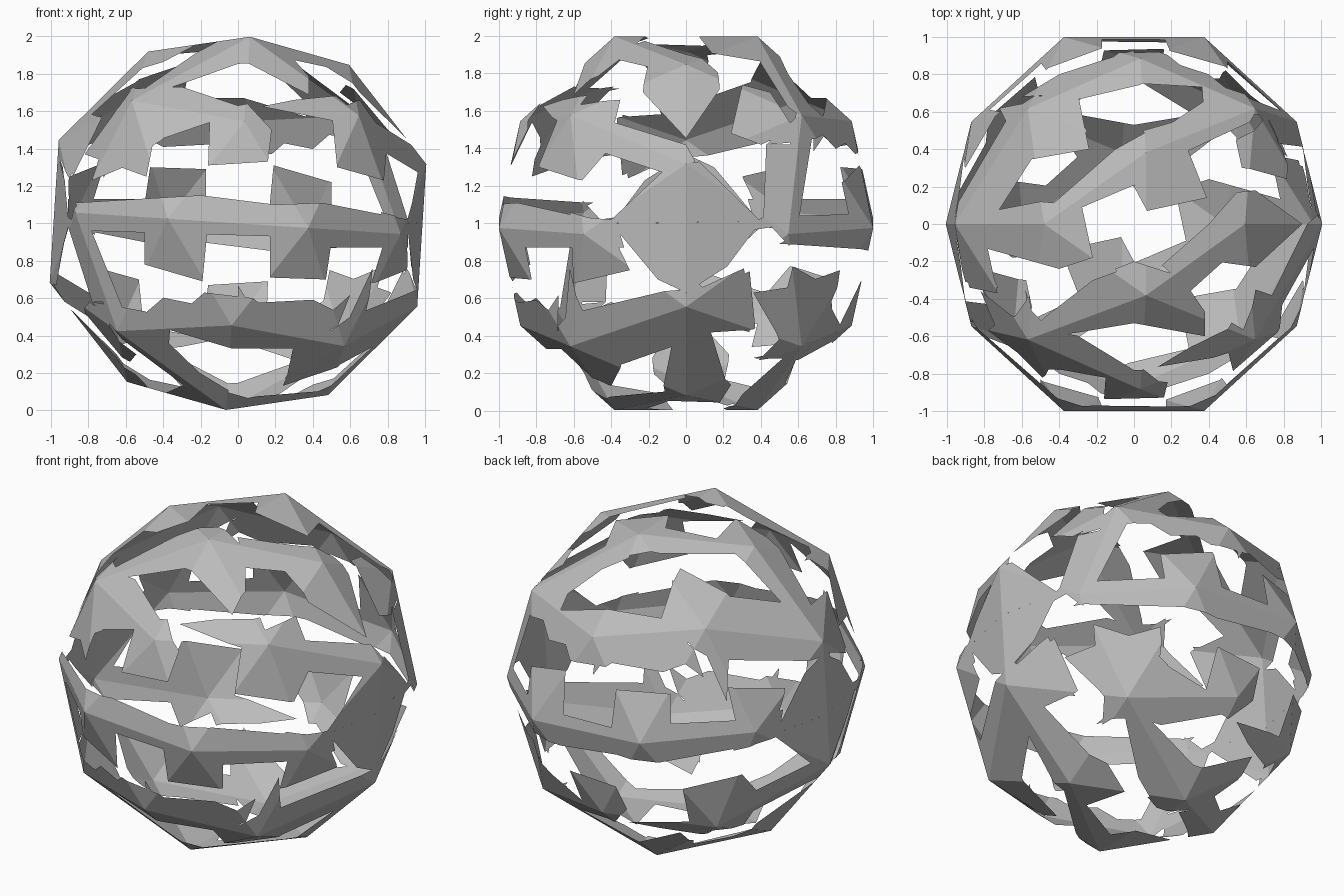
import bpy
import bmesh
from math import radians, sqrt
from mathutils import Vector, Matrix

if "Cube" in bpy.data.objects:
    bpy.data.objects.remove(bpy.data.objects["Cube"], do_unlink=True)

# One plain grey shell material
GREY = (0.5, 0.5, 0.5, 1)
shell_grey = bpy.data.materials.new("shell_grey")
shell_grey.diffuse_color = GREY
shell_grey.use_nodes = True
shell_grey.node_tree.nodes["Principled BSDF"].inputs["Base Color"].default_value = GREY

# Directions from which the plates are cut: (across, up, facing)
X, Y, Z = Vector((1, 0, 0)), Vector((0, 1, 0)), Vector((0, 0, 1))
FRONT, SIDE, TOP = (X, Z, -Y), (Y, Z, X), (X, Y, Z)


def faceted_ball():
    """Sixty-sided ball: a dodecahedron with a raised point on each face."""
    phi = (1 + sqrt(5)) / 2
    signs = (-1, 1)
    corners = [Vector((a, b, c)) for a in signs for b in signs for c in signs]
    peaks = []
    for a in signs:
        for b in signs:
            for turn in range(3):
                corner, peak = [0, a / phi, b * phi], [a, 0, b * phi]
                corners.append(Vector(corner[turn:] + corner[:turn]))
                peaks.append(Vector(peak[turn:] + peak[:turn]))
    tilt = Matrix.Rotation(radians(3.7), 3, 'Y')
    bm = bmesh.new()
    for points, radius in ((corners, 1.07), (peaks, 1.04)):
        for p in points:
            q = tilt @ (p.normalized() * radius)
            q.x *= 0.985
            bm.verts.new(q)
    bmesh.ops.convex_hull(bm, input=bm.verts)
    bmesh.ops.recalc_face_normals(bm, faces=bm.faces)
    return bm


def slice_off(bm, point, normal):
    """Remove everything on the normal's side of a plane."""
    geom = bm.verts[:] + bm.edges[:] + bm.faces[:]
    bmesh.ops.bisect_plane(bm, geom=geom, dist=1e-5, plane_co=point,
                           plane_no=normal, clear_outer=True)


def cut_plate(ball, view, outline):
    """Trim the ball to a convex outline seen along one direction."""
    across, up, facing = view
    bm = ball.copy()
    slice_off(bm, Vector(), -facing)
    pts = [across * u + up * v for u, v in outline]
    area = sum(p.cross(q).dot(facing) for p, q in zip(pts, pts[1:] + pts[:1]))
    if area < 0:
        pts.reverse()
    for p, q in zip(pts, pts[1:] + pts[:1]):
        slice_off(bm, p, (q - p).cross(facing).normalized())
    return bm


def make_part(name, ball, view, outlines):
    """Join plates into one part, with the same plates on the opposite side."""
    verts, faces = [], []
    for outline in outlines:
        bm = cut_plate(ball, view, outline)
        bm.verts.index_update()
        for sign in (1, -1):
            start = len(verts)
            verts += [v.co * sign + Z for v in bm.verts]
            faces += [[start + v.index for v in f.verts][::sign] for f in bm.faces]
        bm.free()
    mesh = bpy.data.meshes.new(name)
    mesh.from_pydata(verts, [], faces)
    mesh.materials.append(shell_grey)
    bpy.context.collection.objects.link(bpy.data.objects.new(name, mesh))


ball = faceted_ball()

# Middle band with its two hanging tabs
make_part("middle_band", ball, FRONT, [
    [(-.87, .11), (-.8, -.04), (.2, -.07), (.2, .1), (-.2, .15)],
    [(.2, .1), (.2, -.07), (.4, -.13), (.91, -.13), (.91, .02), (.45, .11)],
])
make_part("middle_tabs", ball, FRONT, [
    [(-.5, -.02), (-.5, -.22), (-.19, -.31), (-.16, 0)],
    [(.17, 0), (.17, -.29), (.47, -.3), (.5, -.1)],
])

# Lower band and the strip that climbs to the middle band
make_part("lower_left_strip", ball, FRONT, [
    [(-.93, .05), (-.78, -.42), (-.7, -.42), (-.81, -.04)],
    [(-.78, -.42), (-.62, -.62), (-.37, -.66), (-.36, -.52), (-.5, -.47)],
    [(-.62, -.62), (-.15, -.97), (-.1, -.9), (-.37, -.64)],
])
make_part("lower_band", ball, FRONT, [
    [(-.4, -.56), (-.03, -.67), (.2, -.5), (.08, -.4), (-.18, -.37)],
    [(-.03, -.67), (.42, -.67), (.65, -.5), (.2, -.5), (0, -.45)],
    [(.25, -.83), (.5, -.78), (.92, -.55), (.97, -.35), (.6, -.5), (.35, -.68)],
])

# Upper band with three tabs
make_part("upper_band", ball, FRONT, [
    [(-.58, .72), (-.5, .42), (-.15, .54), (0, .63), (-.3, .73)],
    [(0, .63), (.05, .45), (.5, .55), (.75, .5), (.5, .7), (.3, .66)],
])
make_part("upper_tabs", ball, FRONT, [
    [(-.82, .37), (-.49, .25), (-.42, .6), (-.56, .73)],
    [(-.15, .6), (-.16, .31), (.16, .33), (.18, .5), (.05, .64)],
    [(.5, .6), (.53, .3), (.78, .23), (.8, .45), (.65, .66)],
])

# Crown pieces around the open top
make_part("crown_front", ball, TOP, [
    [(-.6, -.62), (-.3, -.58), (0, -.53), (0, -.22), (-.22, -.3), (-.48, -.5)],
    [(0, -.53), (.38, -.6), (.38, -.47), (.25, -.28), (0, -.2), (-.1, -.24)],
    [(.15, -.22), (.3, -.36), (.5, -.18), (.6, .1), (.4, 0)],
    [(.4, 0), (.43, -.2), (.65, -.23), (.9, 0), (.65, .18), (.55, .17)],
])
make_part("crown_left", ball, TOP, [
    [(-.97, .03), (-.9, -.1), (-.4, -.24), (-.22, -.18), (-.28, .1), (-.5, .12)],
    [(-.97, 0), (-.88, -.34), (-.73, -.37), (-.8, -.05)],
    [(-.5, .05), (-.3, .08), (.1, .25), (.08, .5), (-.1, .4)],
])
make_part("crown_back", ball, TOP, [
    [(0, .2), (.07, .07), (.39, .14), (.28, .42), (.05, .4)],
    [(.05, .5), (.08, .38), (.3, .42), (.65, .6), (.4, .6)],
    [(-.72, .62), (-.58, .34), (-.24, .4), (-.3, .7)],
    [(-.6, .68), (-.28, .7), (0, .78), (0, .93), (-.4, .8)],
    [(0, .79), (.42, .72), (.65, .6), (.4, .8), (0, .93)],
])

# Star on the side, with its arms
make_part("side_star", ball, SIDE, [
    [(-.58, .6), (-.57, .42), (-.12, .27), (.05, .33), (0, .42)],
    [(-.42, 0), (.4, .01), (.07, .33), (-.1, .3)],
    [(-.4, 0), (-.15, -.3), (0, -.37), (.22, -.23), (.4, .01)],
])
make_part("side_lower_arms", ball, SIDE, [
    [(0, -.38), (.02, -.5), (.34, -.58), (.31, -.24)],
    [(-.12, -.5), (-.02, -.82), (.04, -.82), (.14, -.45), (0, -.37)],
    [(-.62, -.52), (-.4, -.65), (0, -.5), (0, -.38)],
])
make_part("side_front_tab", ball, SIDE, [
    [(-.62, .06), (-.42, 0), (-.3, -.25), (-.6, -.32)],
])
make_part("side_back_pieces", ball, SIDE, [
    [(.57, -.23), (.48, -.58), (.55, -.76), (.78, -.45), (.77, -.34)],
    [(.42, .02), (.58, .5), (.68, .5), (.6, 0), (.55, -.12)],
    [(.24, .48), (.4, .42), (.58, .5), (.45, .7), (.3, .74)],
])
ball.free()
